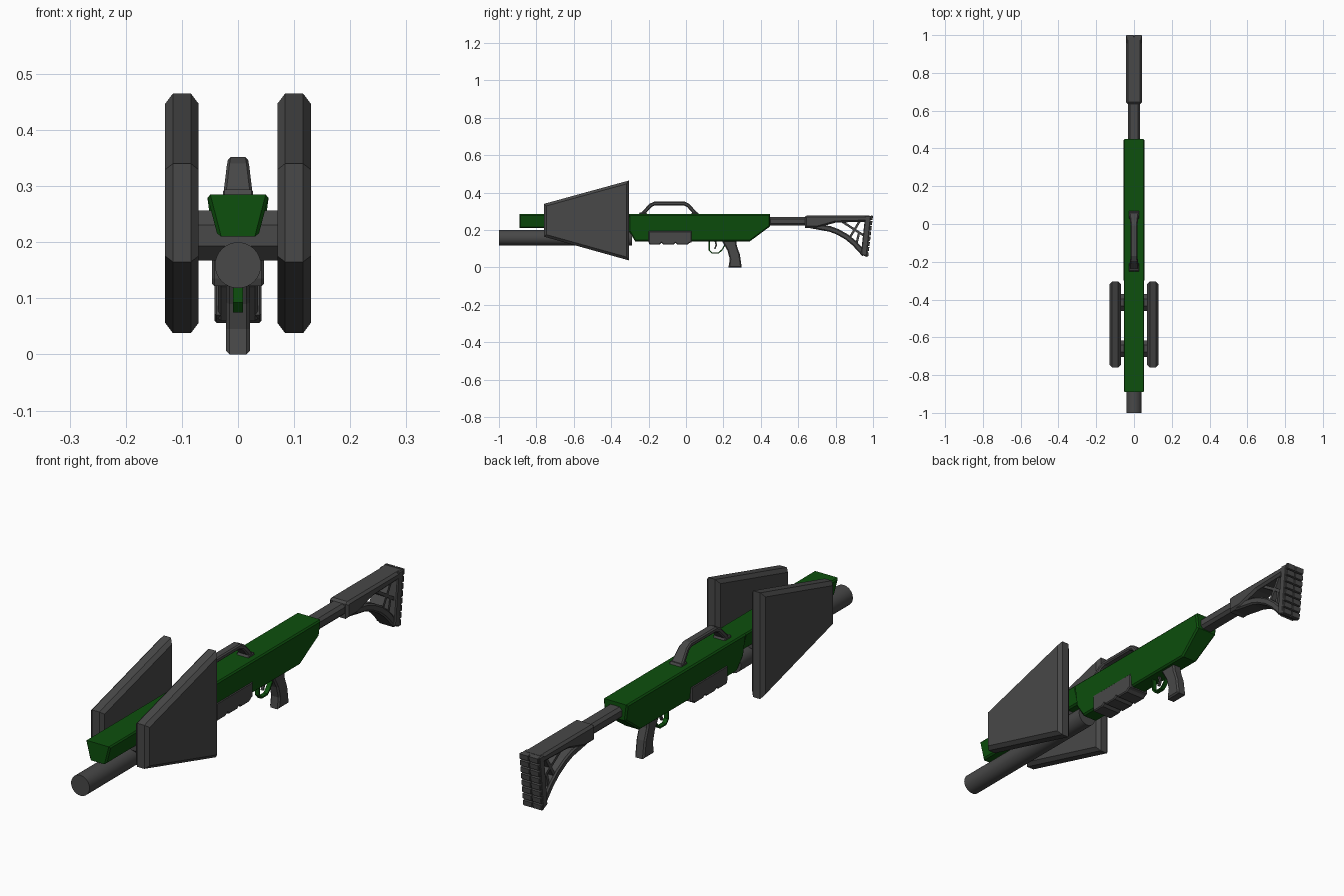
import bpy, bmesh, math
from mathutils import Vector

if "Cube" in bpy.data.objects:
    bpy.data.objects.remove(bpy.data.objects["Cube"])


def material(name, rgb):
    m = bpy.data.materials.new(name)
    m.diffuse_color = (*rgb, 1)
    m.use_nodes = True
    m.node_tree.nodes["Principled BSDF"].inputs["Base Color"].default_value = m.diffuse_color
    return m


GREEN = material("green", (0.004, 0.08, 0.004))
GREY = material("dark_grey", (0.065, 0.065, 0.065))


def finish(name, bm, mat):
    bmesh.ops.recalc_face_normals(bm, faces=bm.faces)
    me = bpy.data.meshes.new(name)
    bm.to_mesh(me)
    bm.free()
    me.materials.append(mat)
    ob = bpy.data.objects.new(name, me)
    bpy.context.collection.objects.link(ob)
    return ob


def prism(name, profile, width, bevel=0.0, mat=GREY, x=0.0):
    """Side profile (y, z) extruded in x; width is a half width or a function of z."""
    w = width if callable(width) else (lambda z: width)
    bm = bmesh.new()
    sides = [[bm.verts.new((x + s * w(z), y, z)) for y, z in profile] for s in (-1, 1)]
    caps = [bm.faces.new(side) for side in sides]
    n = len(profile)
    for i in range(n):
        j = (i + 1) % n
        bm.faces.new((sides[0][i], sides[0][j], sides[1][j], sides[1][i]))
    bmesh.ops.recalc_face_normals(bm, faces=bm.faces)
    if bevel:
        edges = list({e for f in caps for e in f.edges})
        bmesh.ops.bevel(bm, geom=edges, offset=bevel, segments=1, affect='EDGES')
    return finish(name, bm, mat)


def ribbon(name, path, thick, widths, mat=GREY, chamfer=0.0):
    """Chamfered strap following a (y, z) path, with a half width per point."""
    if not isinstance(widths, (list, tuple)):
        widths = [widths] * len(path)
    pts = [Vector(p) for p in path]
    bm = bmesh.new()
    rings = []
    for i, p in enumerate(pts):
        a = (p - pts[i - 1]).normalized() if i else None
        b = (pts[i + 1] - p).normalized() if i < len(pts) - 1 else None
        t = ((a or b) + (b or a)).normalized()
        miter = 1 / max(0.5, t.dot(a or b))
        nrm = Vector((-t.y, t.x))
        h, w, c = thick / 2, widths[i], chamfer
        sec = [(-w, -h), (w, -h), (w, h), (-w, h)] if not c else [
            (-w + c, -h), (w - c, -h), (w, -h + c), (w, h - c),
            (w - c, h), (-w + c, h), (-w, h - c), (-w, -h + c)]
        rings.append([bm.verts.new((u, *(p + nrm * v * miter))) for u, v in sec])
    for r, q in zip(rings, rings[1:]):
        for k in range(len(r)):
            m = (k + 1) % len(r)
            bm.faces.new((r[k], r[m], q[m], q[k]))
    bm.faces.new(rings[0])
    bm.faces.new(rings[-1])
    return finish(name, bm, mat)


# receiver and fore-end
prism("fore_end", [(-0.89, 0.285), (-0.89, 0.21), (-0.30, 0.21), (-0.30, 0.285)],
      lambda z: 0.036 + (z - 0.21) * 0.26, 0.006, GREEN)
prism("receiver", [(-0.305, 0.285), (-0.305, 0.195), (-0.272, 0.14), (0.342, 0.14),
                   (0.45, 0.22), (0.45, 0.285)],
      lambda z: 0.036 + (z - 0.14) * 0.133, 0.006, GREEN)

# barrel
bpy.ops.mesh.primitive_cylinder_add(vertices=32, radius=0.041, depth=0.71,
                                    location=(0, -0.645, 0.159), rotation=(math.pi / 2, 0, 0))
barrel = bpy.context.object
barrel.name = "barrel"
barrel.data.materials.append(GREY)
bpy.ops.object.shade_smooth_by_angle()

# side panels
for side, s in (("left", 1), ("right", -1)):
    prism(side + "_panel", [(-0.76, 0.165), (-0.305, 0.038), (-0.305, 0.465), (-0.76, 0.34)],
          0.03, 0.014, x=s * 0.1)

# posts joining the panels
for place, y in (("front", -0.66), ("rear", -0.416)):
    ring = [(y + 0.048 * math.cos(a), 0.212 + 0.048 * math.sin(a))
            for a in [math.pi / 8 + k * math.pi / 4 for k in range(8)]]
    prism(place + "_panel_post", ring, 0.08)

# carrying handle
ribbon("carry_handle", [(-0.242, 0.275), (-0.19, 0.332), (-0.168, 0.342), (-0.01, 0.342),
                        (0.012, 0.332), (0.062, 0.275)], 0.02,
       [0.027, 0.02, 0.018, 0.018, 0.02, 0.027], chamfer=0.005)
for place, y0, y1 in (("front", -0.255, -0.205), ("rear", 0.025, 0.072)):
    prism(place + "_handle_foot", [(y0, 0.28), (y1, 0.28), (y1 - 0.008, 0.294), (y0 + 0.008, 0.294)],
          0.027, 0.003)

# ridged magazine
mag = [(0.03, 0.195), (-0.2, 0.195), (-0.2, 0.135)]
for k in range(3):
    y = -0.195 + k * 0.075
    mag += [(y, 0.122), (y + 0.052, 0.122), (y + 0.064, 0.131)]
mag.append((0.03, 0.135))
prism("magazine", mag, 0.046, 0.004)

# pistol grip, trigger and guard
prism("pistol_grip", [(0.19, 0.145), (0.268, 0.145), (0.272, 0.115), (0.288, 0.07), (0.298, 0.0),
                      (0.227, 0.0), (0.234, 0.045), (0.222, 0.09), (0.205, 0.12)], 0.021, 0.006)
ribbon("trigger_guard", [(0.124, 0.145), (0.124, 0.094), (0.138, 0.078), (0.175, 0.078),
                         (0.192, 0.094), (0.208, 0.12)], 0.006, 0.009, GREEN)
ribbon("trigger", [(0.156, 0.145), (0.162, 0.12), (0.154, 0.1)], 0.008, 0.005)

# stock tube and upper bar
prism("stock_tube", [(0.44, 0.27), (0.44, 0.224), (0.65, 0.224), (0.65, 0.27)], 0.031, 0.011)
prism("stock_bar", [(0.635, 0.27), (0.645, 0.278), (0.975, 0.278), (0.97, 0.245), (0.8, 0.24),
                    (0.7, 0.212), (0.635, 0.212)], 0.042, 0.009)

# open skeleton of the stock
ribbon("stock_lower_arm", [(0.66, 0.226), (0.77, 0.206), (0.81, 0.191), (0.86, 0.163),
                           (0.9, 0.13), (0.955, 0.07)], 0.03, 0.036, chamfer=0.006)
for i, strut in enumerate([((0.835, 0.245), (0.96, 0.165)), ((0.93, 0.25), (0.87, 0.15)),
                           ((0.925, 0.185), (0.91, 0.12))]):
    ribbon("stock_strut_%d" % (i + 1), strut, 0.012, 0.03)

# butt plate with stacked ribs
prism("butt_plate", [(0.958, 0.278), (0.99, 0.276), (0.966, 0.056), (0.935, 0.07)], 0.042, 0.004)
top, bottom = Vector((0.988, 0.278)), Vector((0.962, 0.055))
for k in range(8):
    a, b = top.lerp(bottom, k / 8), top.lerp(bottom, (k + 0.9) / 8)
    for side, s in (("left", 1), ("right", -1)):
        prism("butt_rib_%s_%d" % (side, k + 1),
              [tuple(a), (a.x + 0.012, a.y - 0.002), (b.x + 0.012, b.y + 0.002), tuple(b)],
              0.0205, 0.002, x=s * 0.0215)
